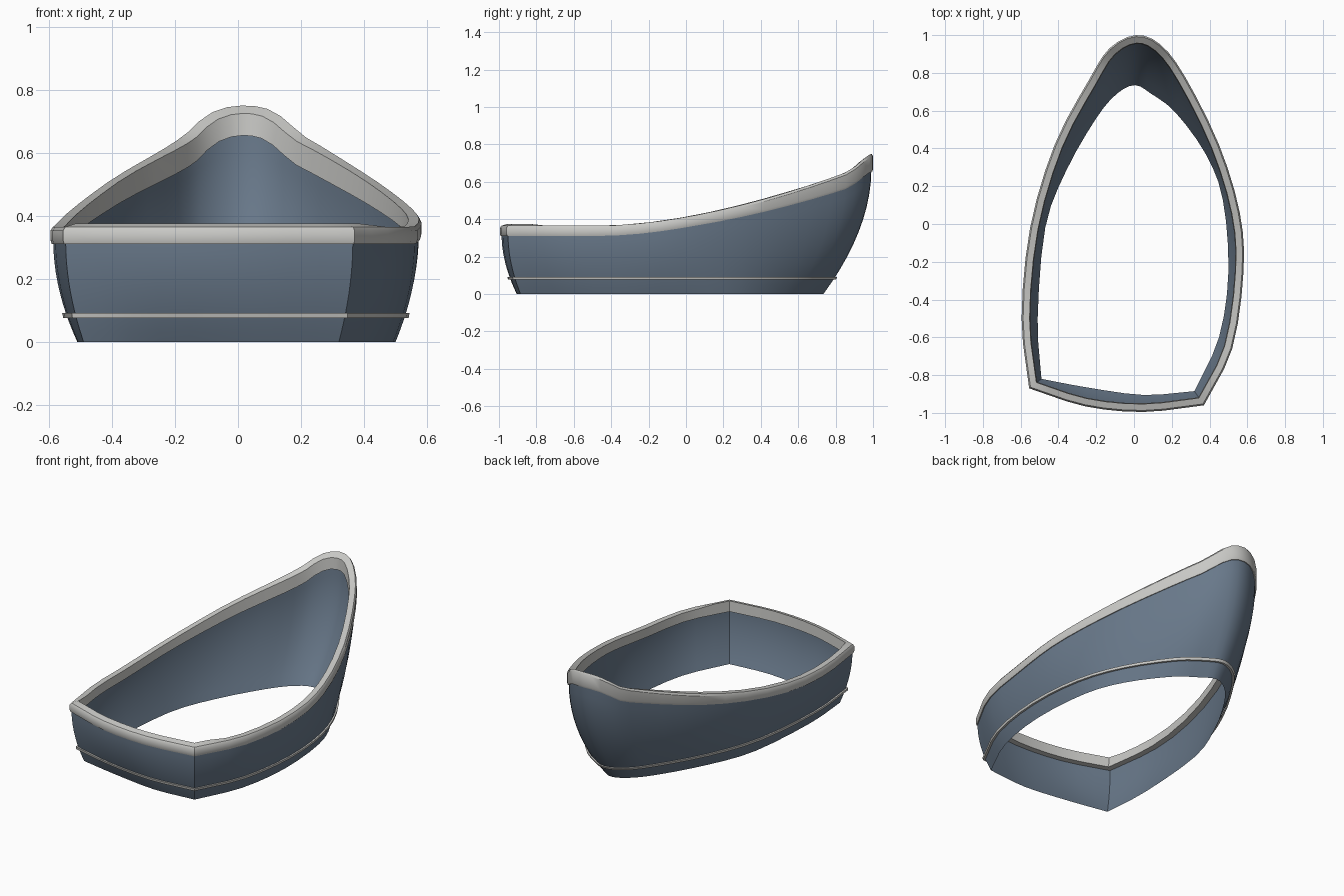
import bpy
from mathutils import Vector

if "Cube" in bpy.data.objects:
    bpy.data.objects.remove(bpy.data.objects["Cube"])


def make_material(name, rgb):
    mat = bpy.data.materials.new(name)
    mat.use_nodes = True
    color = (*rgb, 1.0)
    mat.diffuse_color = color
    mat.node_tree.nodes["Principled BSDF"].inputs["Base Color"].default_value = color
    return mat


hull_blue = make_material("slate blue paint", (0.14, 0.19, 0.255))
trim_grey = make_material("pale grey trim", (0.58, 0.58, 0.56))

# Plan control points: gunwale x, y and keel-line x, y
side_path = [
    (-.555, -.87, -.49, -.82), (-.595, -.5, -.51, -.5), (-.55, -.02, -.47, -.02),
    (-.42, .42, -.36, .28), (-.24, .76, -.2, .56), (-.13, .93, -.09, .69),
    (.01, 1, .005, .735), (.14, .95, .09, .69), (.27, .78, .22, .59),
    (.45, .42, .38, .37), (.56, .06, .47, .13), (.58, -.25, .5, -.25),
    (.52, -.66, .45, -.6), (.37, -.96, .32, -.885)]
stern_path = [side_path[-1], (.05, -.995, .05, -.905),
              (-.26, -.965, -.25, -.865), side_path[0]]


def spline(points, steps=3):
    """Smooth curve through the points, without the last point."""
    p = [Vector(q) for q in points]
    p = [2 * p[0] - p[1]] + p + [2 * p[-1] - p[-2]]
    out = []
    for a, b, c, d in zip(p, p[1:], p[2:], p[3:]):
        for k in range(steps):
            t = k / steps
            out.append(b + (c - a) * t / 2 + (a - 2.5 * b + 2 * c - d / 2) * t**2
                       + (1.5 * (b - c) + (d - a) / 2) * t**3)
    return out


outline = spline(side_path) + spline(stern_path)
gunwale = [Vector(p[:2]) for p in outline]
keel = [Vector(p[2:]) for p in outline]


def inset(ring, dist):
    """Move a closed plan outline inward with mitred corners."""
    out = []
    for i, p in enumerate(ring):
        d1 = (p - ring[i - 1]).normalized()
        d2 = (ring[(i + 1) % len(ring)] - p).normalized()
        n1, n2 = Vector((d1.y, -d1.x)), Vector((d2.y, -d2.x))
        out.append(p + (n1 + n2) * dist / (1 + n1.dot(n2)))
    return out


def sheer(y):
    """Height of the rim top along the boat."""
    rise = max(0, (y + .45) / 1.35) ** 1.7
    t = min(1, max(0, (y - .86) / .14))
    return .365 + .3 * rise + .046 * t * t * (3 - 2 * t)


def rim_height(y):
    return .055 + .04 * max(0, y) ** 1.3


def raise_ring(ring, heights):
    return [(p.x, p.y, z) for p, z in zip(ring, heights)]


def build(name, rings, mat, closed=False):
    """Skin a stack of rings into one object."""
    n, m = len(rings[0]), len(rings)
    faces = []
    for r in range(m if closed else m - 1):
        for i in range(n):
            a, b, j = r * n, (r + 1) % m * n, (i + 1) % n
            faces.append((a + i, b + i, b + j, a + j))
    mesh = bpy.data.meshes.new(name)
    mesh.from_pydata([v for ring in rings for v in ring], [], faces)
    mesh.materials.append(mat)
    obj = bpy.data.objects.new(name, mesh)
    bpy.context.collection.objects.link(obj)
    bpy.ops.object.select_all(action='DESELECT')
    obj.select_set(True)
    bpy.context.view_layer.objects.active = obj
    bpy.ops.object.shade_smooth_by_angle(angle=.6)
    return obj


top = [sheer(p.y) for p in gunwale]
low = [z - rim_height(p.y) for z, p in zip(top, gunwale)]
hull_top = inset(gunwale, .009)


def flare(f):
    return 1 - (1 - f) ** 1.9


# Hull: flared open shell from keel line to rim
rows = 10
hull_rings = []
for r in range(rows + 1):
    f = r / rows
    plan = [k.lerp(g, flare(f)) for k, g in zip(keel, hull_top)]
    hull_rings.append(raise_ring(plan, [(z + .005) * f for z in low]))
build("hull", hull_rings, hull_blue)

# Rim: capping band with softened outer edge, tipped inward at the bow
inner_top = [z + (.01 if p.y < -.8 else -.025 * max(0, p.y) ** 4)
             for z, p in zip(top, gunwale)]
rim_rings = [
    raise_ring(inset(gunwale, .004), low),
    raise_ring(gunwale, [z + .012 for z in low]),
    raise_ring(gunwale, [z - .012 for z in top]),
    raise_ring(inset(gunwale, .008), top),
    raise_ring(inset(gunwale, .042), inner_top),
    raise_ring(inset(gunwale, .046), low)]
build("rim", rim_rings, trim_grey, closed=True)

# Rub strip: thin moulding round the lower hull


def strip_ring(z, out):
    plan = [k.lerp(g, flare(z / h)) for k, g, h in zip(keel, hull_top, low)]
    return raise_ring(inset(plan, -out), [z] * len(plan))


build("rub_strip", [strip_ring(.076, .001), strip_ring(.076, .013),
                    strip_ring(.091, .011), strip_ring(.091, .001)], trim_grey)
